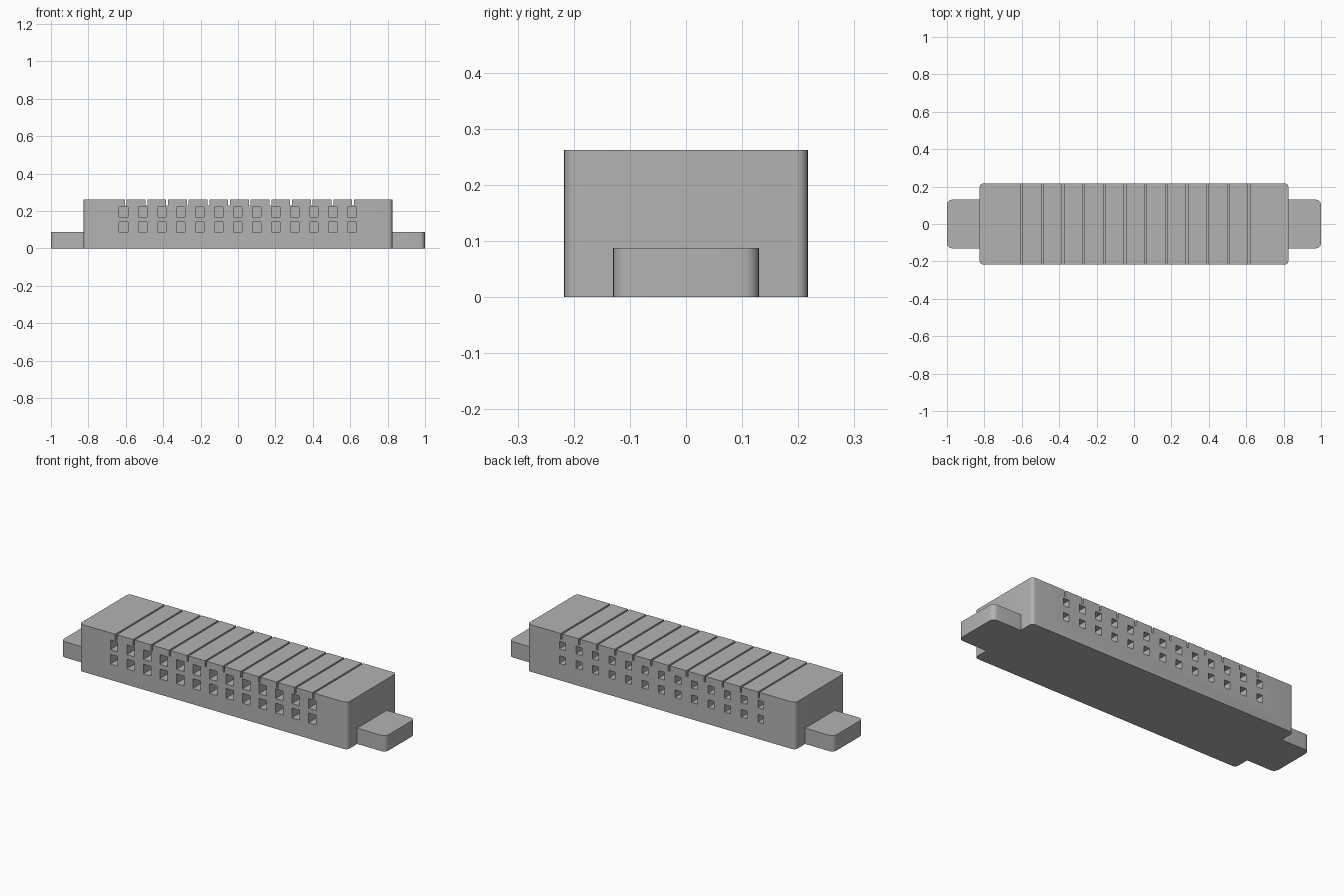
import bpy
import bmesh
import math
from mathutils import Matrix, Vector

if "Cube" in bpy.data.objects:
    bpy.data.objects.remove(bpy.data.objects["Cube"])

HALF_X, HALF_Y, HEIGHT = 0.825, 0.217, 0.262

grey = bpy.data.materials.new("plain grey")
grey.use_nodes = True
colour = (0.45, 0.45, 0.45, 1)
grey.diffuse_color = colour
grey.node_tree.nodes["Principled BSDF"].inputs["Base Color"].default_value = colour


def add_box(bm, low, high):
    low, high = Vector(low), Vector(high)
    place = Matrix.Translation((low + high) / 2) @ Matrix.Diagonal((high - low).to_4d())
    bmesh.ops.create_cube(bm, size=1, matrix=place)


def make_object(name, bm):
    bmesh.ops.recalc_face_normals(bm, faces=bm.faces)
    mesh = bpy.data.meshes.new(name)
    bm.to_mesh(mesh)
    bm.free()
    mesh.materials.append(grey)
    obj = bpy.data.objects.new(name, mesh)
    bpy.context.collection.objects.link(obj)
    return obj


def rounded_block(name, low, high, radius, rounded=lambda x: True):
    """Box whose upright edges are rounded where the rule allows."""
    bm = bmesh.new()
    add_box(bm, low, high)
    upright = [e for e in bm.edges
               if abs(e.verts[0].co.z - e.verts[1].co.z) > 0.01
               and rounded(e.verts[0].co.x)]
    bmesh.ops.bevel(bm, geom=upright, offset=radius, segments=6,
                    profile=0.5, affect="EDGES")
    return make_object(name, bm)


def activate(obj):
    bpy.ops.object.select_all(action="DESELECT")
    obj.select_set(True)
    bpy.context.view_layer.objects.active = obj


# Main housing
body = rounded_block("housing", (-HALF_X, -HALF_Y, 0), (HALF_X, HALF_Y, HEIGHT), 0.02)

# Cutter: sockets in the front and back, slots across the top
cut = bmesh.new()
DEPTH = 0.1
for side, width, tall in ((-1, 0.046, 0.054), (1, 0.036, 0.042)):
    y_in, y_out = side * (HALF_Y - DEPTH), side * (HALF_Y + 0.05)
    for column in range(13):
        x = -0.612 + column * 0.1018
        for z in (0.115, 0.195):
            add_box(cut, (x - width / 2, min(y_in, y_out), z - tall / 2),
                    (x + width / 2, max(y_in, y_out), z + tall / 2))
for slot in range(12):
    x = -0.6 + slot * 0.1105
    add_box(cut, (x - 0.005, -0.3, 0.229), (x + 0.005, 0.3, 0.3))
cutter = make_object("socket_and_slot_cutter", cut)
cutter.hide_render = True

boolean = body.modifiers.new("sockets and slots", "BOOLEAN")
boolean.operation = "DIFFERENCE"
boolean.solver = "EXACT"
boolean.object = cutter
activate(body)
bpy.ops.object.modifier_apply(modifier=boolean.name)
bpy.data.objects.remove(cutter)

# Mounting ears, rounded on their outer corners only
parts = [body]
for name, side in (("left_ear", 1), ("right_ear", -1)):
    ends = sorted((side * HALF_X, side))
    parts.append(rounded_block(name, (ends[0], -0.13, 0), (ends[1], 0.13, 0.088),
                               0.028, lambda x: abs(x) > 0.9))

for part in parts:
    activate(part)
    bpy.ops.object.shade_smooth_by_angle(angle=math.radians(30))
